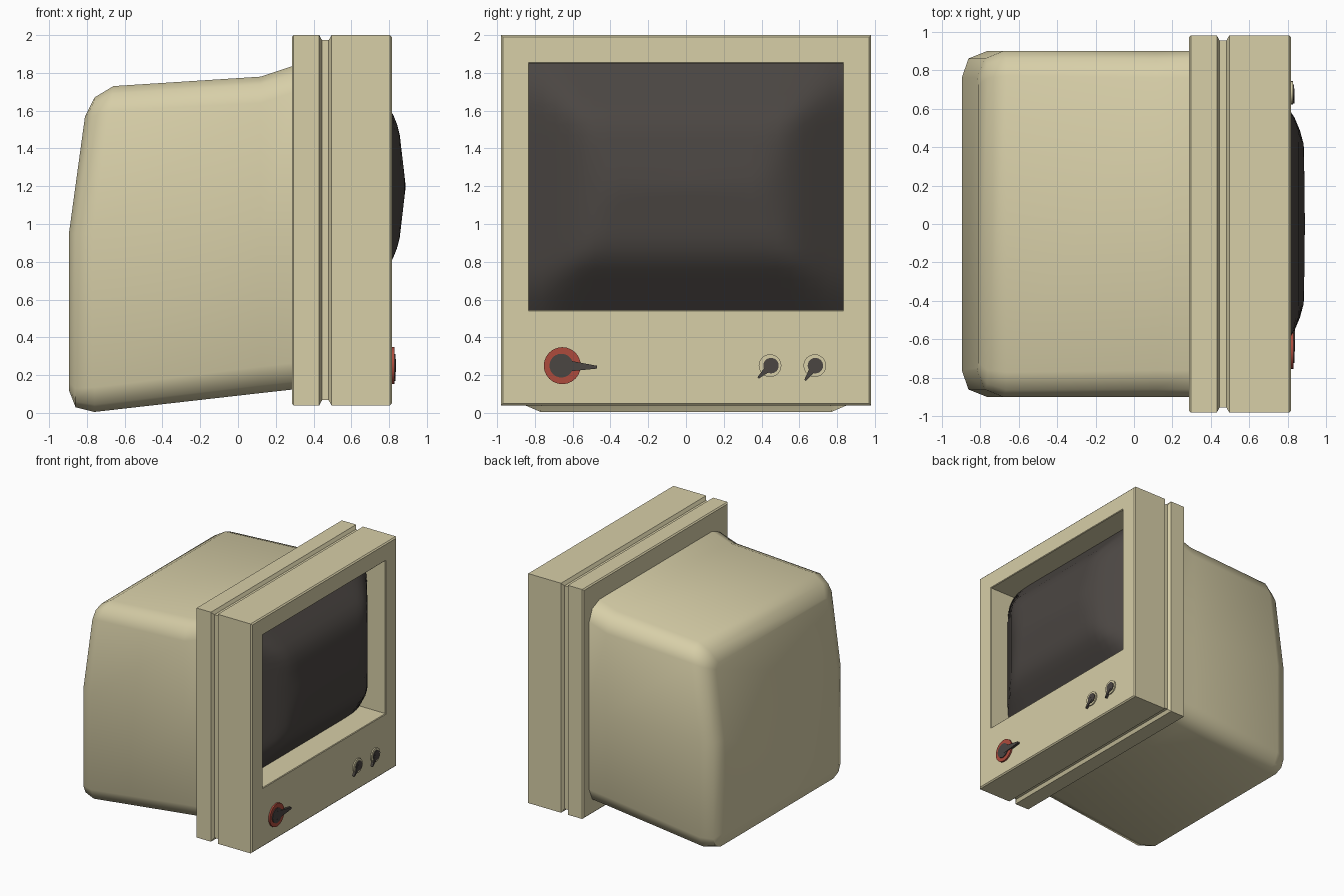
import bpy, bmesh, math

if "Cube" in bpy.data.objects:
    bpy.data.objects.remove(bpy.data.objects["Cube"])


def material(name, rgb):
    m = bpy.data.materials.new(name)
    m.diffuse_color = (*rgb, 1)
    m.use_nodes = True
    m.node_tree.nodes["Principled BSDF"].inputs["Base Color"].default_value = m.diffuse_color
    return m


CREAM = material("cream plastic", (0.68, 0.62, 0.39))
DARK = material("dark glass", (0.070, 0.061, 0.055))
RED = material("red plastic", (0.42, 0.07, 0.045))


def finish(name, bm, mat, angle=None):
    bmesh.ops.recalc_face_normals(bm, faces=bm.faces)
    me = bpy.data.meshes.new(name)
    bm.to_mesh(me)
    bm.free()
    me.materials.append(mat)
    ob = bpy.data.objects.new(name, me)
    bpy.context.collection.objects.link(ob)
    if angle:
        bpy.ops.object.select_all(action='DESELECT')
        ob.select_set(True)
        bpy.context.view_layer.objects.active = ob
        bpy.ops.object.shade_smooth_by_angle(angle=math.radians(angle))
    return ob


def loft(bm, rings):
    """Bridge matching rings of points with quads and return the vertices."""
    vs = [[bm.verts.new(p) for p in r] for r in rings]
    for a, b in zip(vs, vs[1:]):
        n = len(a)
        for i in range(n):
            bm.faces.new((a[i], a[(i + 1) % n], b[(i + 1) % n], b[i]))
    return vs


# Front frame: grooved band, bezel and recess for the screen
def rect(x, hy, z0, z1):
    return [(x, -hy, z0), (x, hy, z0), (x, hy, z1), (x, -hy, z1)]


def band(x, inset):
    return rect(x, 0.98 - inset, 0.04 + inset, 2.0 - inset)


bm = bmesh.new()
outer = [(0.285, 0.01), (0.295, 0), (0.43, 0), (0.445, 0.027),
         (0.48, 0.027), (0.495, 0), (0.805, 0), (0.815, 0.01)]
rings = [band(x, i) for x, i in outer]
rings += [rect(0.815, 0.835, 0.54, 1.855), rect(0.81, 0.83, 0.545, 1.85),
          rect(0.50, 0.83, 0.545, 1.85)]
vs = loft(bm, rings)
bm.faces.new(vs[0])
bm.faces.new(vs[-1])
finish("front_frame", bm, CREAM, 40)


# Rear housing: (x top, x middle, x bottom, z top, z bottom, half width, corner)
def housing_ring(xt, xm, xb, zt, zb, hw, c):
    zm = 0.95
    half = [(hw - c, zb), (hw - 0.3 * c, zb + 0.3 * c), (hw, zb + c), (hw, zm),
            (hw, zt - c), (hw - 0.3 * c, zt - 0.3 * c), (hw - c, zt)]

    def px(z):
        if z > zm:
            return xm + (xt - xm) * (z - zm) / (zt - zm)
        return xm + (xb - xm) * (zm - z) / (zm - zb)
    right = [(px(z), y, z) for y, z in half]
    return right + [(x, -y, z) for x, y, z in reversed(right)]


sections = [(0.30, 0.30, 0.30, 1.84, 0.125, 0.90, 0.14),
            (0.12, 0.12, 0.12, 1.78, 0.105, 0.90, 0.14),
            (-0.66, -0.76, -0.76, 1.73, 0.005, 0.90, 0.13),
            (-0.76, -0.86, -0.86, 1.67, 0.03, 0.86, 0.10),
            (-0.81, -0.895, -0.895, 1.57, 0.12, 0.76, 0.04)]
bm = bmesh.new()
vs = loft(bm, [housing_ring(*s) for s in sections])
back = vs[-1]
bm.faces.new(back[3:11])               # sloping upper back
bm.faces.new(back[:4] + back[10:])     # upright lower back
finish("rear_housing", bm, CREAM, 50)


# Bulging screen
def interp(pts, t):
    for (a, fa), (b, fb) in zip(pts, pts[1:]):
        if t <= b:
            return fa + (fb - fa) * (t - a) / (b - a)
    return pts[-1][1]


DROP_Y = [(0, 0), (0.41, 0.005), (0.52, 0.035), (0.59, 0.075), (0.83, 0.25)]
DROP_Z = [(0, 0), (0.3, 0.035), (0.4, 0.075), (0.66, 0.29)]
bm = bmesh.new()
N = 24
grid = []
for j in range(N + 1):
    z = 0.545 + 1.305 * j / N
    row = []
    for i in range(N + 1):
        y = -0.83 + 1.66 * i / N
        dy, dz = interp(DROP_Y, abs(y)), interp(DROP_Z, abs(z - 1.2))
        drop = (dy ** 4 + dz ** 4) ** 0.25
        row.append(bm.verts.new((0.888 - drop, y, z)))
    grid.append(row)
for j in range(N):
    for i in range(N):
        bm.faces.new((grid[j][i], grid[j][i + 1], grid[j + 1][i + 1], grid[j + 1][i]))
screen = finish("screen", bm, DARK, 60)
if screen.data.polygons[0].normal.x < 0:
    screen.data.flip_normals()


# Control knobs: round base, dark cap and tapered pointer
def prism(name, pts, x0, x1, mat):
    bm = bmesh.new()
    a, b = loft(bm, [[(x, y, z) for y, z in pts] for x in (x0, x1)])
    bm.faces.new(a)
    bm.faces.new(b)
    finish(name, bm, mat, 35)


def circle(cy, cz, r, n=24):
    return [(cy + r * math.cos(math.tau * i / n), cz + r * math.sin(math.tau * i / n))
            for i in range(n)]


def knob(name, y, z, r, cap_y, cap_r, tip, mat, x1):
    prism(name + "_base", circle(y, z, r), 0.80, x1, mat)
    prism(name + "_cap", circle(cap_y, z, cap_r), 0.81, x1 + 0.006, DARK)
    ty, tz = tip
    length = math.hypot(ty - cap_y, tz - z)
    ny, nz = -(tz - z) / length, (ty - cap_y) / length
    w0, w1 = 0.55 * cap_r, 0.12 * cap_r
    prism(name + "_pointer",
          [(cap_y + ny * w0, z + nz * w0), (cap_y - ny * w0, z - nz * w0),
           (ty - ny * w1, tz - nz * w1), (ty + ny * w1, tz + nz * w1)],
          0.812, x1 + 0.008, DARK)


knob("power_knob", -0.655, 0.25, 0.098, -0.66, 0.063, (-0.472, 0.242), RED, 0.828)
knob("left_dial", 0.445, 0.25, 0.06, 0.45, 0.041, (0.382, 0.185), CREAM, 0.825)
knob("right_dial", 0.682, 0.25, 0.06, 0.685, 0.041, (0.63, 0.172), CREAM, 0.825)
